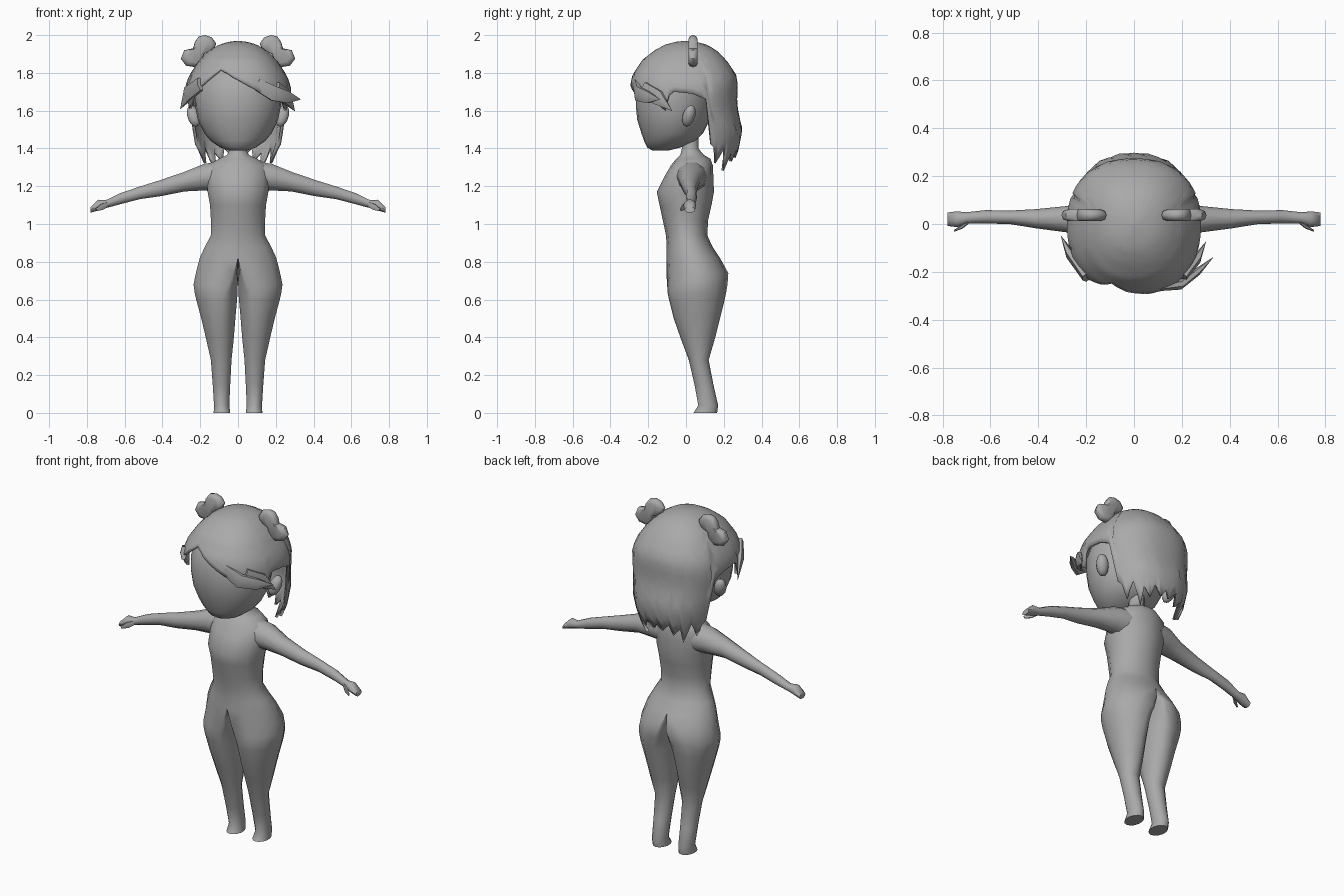
import bpy, bmesh, math
from math import sin, cos, pi, radians
from mathutils import Vector

clay = bpy.data.materials.new("grey_clay")
clay.diffuse_color = (0.4, 0.4, 0.4, 1)


def finish(name, bm, mirror=False, angle=45):
    bmesh.ops.recalc_face_normals(bm, faces=bm.faces[:])
    me = bpy.data.meshes.new(name)
    bm.to_mesh(me)
    bm.free()
    me.materials.append(clay)
    ob = bpy.data.objects.new(name, me)
    bpy.context.collection.objects.link(ob)
    bpy.ops.object.select_all(action='DESELECT')
    ob.select_set(True)
    bpy.context.view_layer.objects.active = ob
    bpy.ops.object.shade_smooth_by_angle(angle=radians(angle))
    if mirror:
        m = ob.modifiers.new("mirror", 'MIRROR')
        m.use_clip = True
        m.merge_threshold = 0.0005
    return ob


def loft(rings, caps=True):
    """Skin a list of closed point rings of equal length."""
    bm = bmesh.new()
    rows = [[bm.verts.new(p) for p in r] for r in rings]
    n = len(rows[0])
    for a, b in zip(rows, rows[1:]):
        for i in range(n):
            j = (i + 1) % n
            bm.faces.new((a[i], a[j], b[j], b[i]))
    if caps:
        bm.faces.new(rows[0])
        bm.faces.new(rows[-1])
    return bm


def interp(table, x):
    """Linear lookup in rows sorted by their first value."""
    if x <= table[0][0]:
        return table[0][1:]
    for a, b in zip(table, table[1:]):
        if x <= b[0]:
            t = (x - a[0]) / (b[0] - a[0])
            return [p + (q - p) * t for p, q in zip(a[1:], b[1:])]
    return table[-1][1:]


# Body half: z, inner x, middle x, outer x, front y, back y
body = [
    (0.00, .040, .085, .130, .040, .165), (0.04, .045, .088, .128, .065, .170),
    (0.15, .040, .088, .135, .045, .145), (0.28, .033, .088, .145, .015, .120),
    (0.40, .020, .090, .173, -.030, .155), (0.50, .012, .090, .197, -.065, .180),
    (0.60, .003, .085, .225, -.090, .205), (0.64, .000, .075, .234, -.098, .213),
    (0.68, .000, .050, .240, -.100, .220), (0.74, .000, .025, .228, -.104, .224),
    (0.82, .000, .000, .208, -.104, .180), (0.88, .000, .000, .180, -.102, .140),
    (0.94, .000, .000, .147, -.106, .113), (1.02, .000, .000, .147, -.123, .117),
    (1.10, .000, .000, .152, -.140, .135), (1.17, .000, .000, .165, -.155, .148),
    (1.25, .000, .000, .172, -.115, .145), (1.31, .000, .000, .160, -.080, .142),
    (1.345, .00, .000, .105, -.052, .130), (1.365, .00, .000, .060, -.030, .095),
    (1.40, .000, .000, .042, -.022, .065), (1.47, .000, .000, .042, -.022, .065)]
rings = []
for z, xi, xm, xo, f, b in body:
    ring = []
    for k in range(14):
        t = -pi / 2 + k * pi / 7
        w = (xo - xm) if k <= 7 else (xm - xi)
        ring.append((xm + w * max(cos(t), -1), (f + b) / 2 + (b - f) / 2 * sin(t), z))
    rings.append([(0 if abs(x) < 1e-5 else x, y, z) for x, y, z in ring])
bm = loft(rings)
bmesh.ops.delete(bm, geom=[f for f in bm.faces if all(abs(v.co.x) < 1e-4 for v in f.verts)],
                 context='FACES')
bmesh.ops.remove_doubles(bm, verts=bm.verts[:], dist=0.0003)
finish("body", bm, True, 60)

# Arms: x, y, z, half depth, half height
arm = [(.10, .030, 1.250, .085, .085), (.18, .030, 1.248, .075, .074),
       (.28, .020, 1.225, .055, .055), (.41, .022, 1.190, .040, .045),
       (.52, .028, 1.165, .028, .035), (.62, .030, 1.135, .028, .031),
       (.70, .025, 1.105, .024, .022), (.74, .020, 1.100, .033, .030),
       (.78, .020, 1.075, .028, .016)]
finish("arm", loft([[(x, y + ry * cos(k * pi / 5), z + rz * sin(k * pi / 5)) for k in range(10)]
                    for x, y, z, ry, rz in arm]), True, 50)


def lock(name, path, mirror=False):
    """Tapered strand through (x, y, z, radius) points."""
    pts = [Vector(p[:3]) for p in path]
    rings = []
    for i, p in enumerate(pts):
        d = (pts[min(i + 1, len(pts) - 1)] - pts[max(i - 1, 0)]).normalized()
        u = d.cross(Vector((0, 0, 1))).normalized()
        v = d.cross(u)
        r = path[i][3]
        rings.append([p + u * r * .45 * cos(k * pi / 3) + v * r * sin(k * pi / 3) for k in range(6)])
    finish(name, loft(rings), mirror)


lock("thumb", [(.69, .01, 1.105, .014), (.72, -.012, 1.09, .018), (.75, -.028, 1.075, .008)], True)

# Head: z, half width, front y, back y
head = [(1.39, .050, -.180, -.090), (1.405, .095, -.205, -.03), (1.44, .145, -.222, .050),
        (1.48, .178, -.236, .090), (1.55, .212, -.258, .125), (1.62, .226, -.265, .140),
        (1.70, .230, -.262, .150), (1.78, .215, -.235, .150), (1.85, .160, -.170, .120),
        (1.90, .080, -.080, .070)]
finish("head", loft([[(w * cos(k * pi / 12), (f + b) / 2 + (b - f) / 2 * sin(k * pi / 12), z)
                      for k in range(24)] for z, w, f, b in head]), False, 60)

# Ears
bm = bmesh.new()
bmesh.ops.create_uvsphere(bm, u_segments=10, v_segments=6, radius=1)
for v in bm.verts:
    x, y, z = v.co
    v.co = (.235 + .036 * x + .012 * z, .015 + .034 * y + .012 * z, 1.572 + .058 * z)
finish("ear", bm, True, 60)

# Hair shell: z, half width, front y, back y
shell = [(1.25, .185, -.20, .225), (1.38, .240, -.22, .275), (1.50, .262, -.26, .300),
         (1.58, .268, -.28, .278), (1.65, .280, -.29, .270), (1.73, .280, -.297, .275),
         (1.79, .257, -.283, .266), (1.87, .203, -.230, .212), (1.92, .150, -.165, .160),
         (1.95, .100, -.110, .110), (1.965, .045, -.05, .05), (1.97, .001, -.001, .001)]
# Height of the hair hem by heading, in degrees from the front
back = [(75, 1.68), (80, 1.70), (95, 1.69), (110, 1.66), (115, 1.42), (120, 1.40), (125, 1.32),
        (135, 1.41), (145, 1.28), (150, 1.38), (160, 1.33), (165, 1.40), (175, 1.35), (180, 1.39)]
hem = ([(-a, z) for a, z in reversed(back)]
       + [(-70, 1.61), (-60, 1.66), (-45, 1.72), (-30, 1.78), (-20, 1.82), (-10, 1.80), (5, 1.745),
          (20, 1.70), (45, 1.66), (60, 1.64), (70, 1.60)] + back)


def spow(v, e=0.87):
    return math.copysign(abs(v) ** e, v)


rings = []
for r in range(17):
    t = (r / 16) ** 1.7
    ring = []
    for k in range(72):
        a = -180 + 5 * k
        z = 1.97 - (1.97 - interp(hem, a)[0]) * t
        w, f, b = interp(shell, z)
        s, c = sin(radians(a)), -cos(radians(a))
        ring.append((w * spow(s), spow(c) * (b if c > 0 else -f), z))
    rings.append(ring)
bm = loft(rings, False)
bm.verts.ensure_lookup_table()
bm.faces.new(bm.verts[:72])
hair = finish("hair", bm, False, 60)
m = hair.modifiers.new("thickness", 'SOLIDIFY')
m.thickness = 0.016
m.offset = -1

# Loose fringe strands
lock("fringe_flick", [(.10, -.265, 1.74, .035), (.19, -.255, 1.69, .045),
                      (.265, -.20, 1.67, .035), (.33, -.14, 1.66, .002)])
lock("fringe_right_tip", [(.20, -.225, 1.71, .05), (.26, -.15, 1.67, .045), (.30, -.075, 1.60, .002)])
lock("fringe_left_tip", [(-.20, -.225, 1.74, .04), (-.265, -.13, 1.69, .045), (-.305, -.05, 1.61, .002)])

# Two-lobed hair bows
bow = [(.115, 1.955), (.138, 1.988), (.175, 2.0), (.208, 1.993), (.228, 1.965), (.238, 1.93),
       (.285, 1.92), (.303, 1.875), (.275, 1.838), (.225, 1.83), (.185, 1.855), (.178, 1.90),
       (.130, 1.92)]
layers = [(.012, .72), (.020, .93), (.037, 1), (.054, .93), (.062, .72)]
finish("hair_bow", loft([[(.21 + (x - .21) * s, y, 1.915 + (z - 1.915) * s) for x, z in bow]
                         for y, s in layers]), True, 50)
